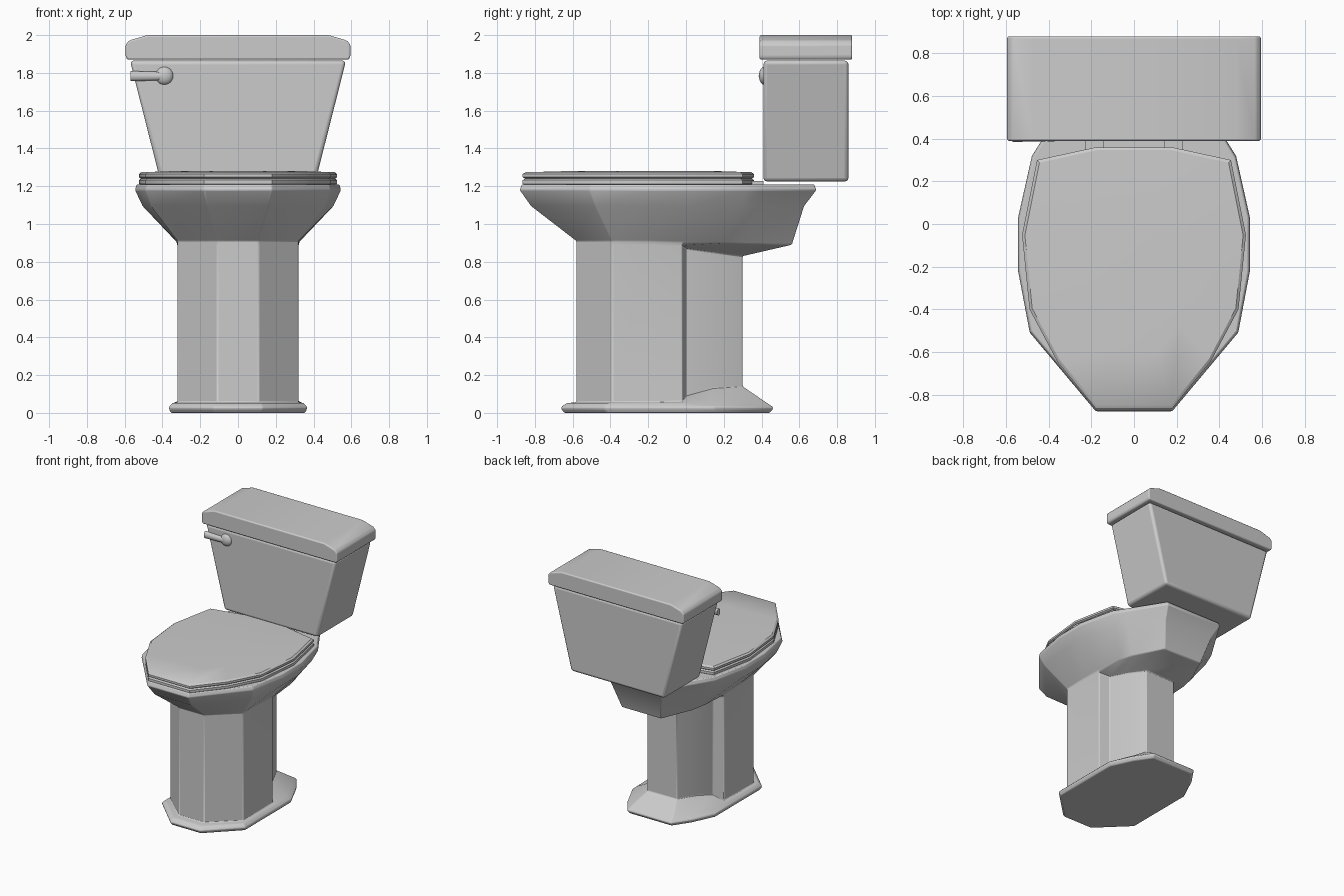
import bpy, bmesh, math
from mathutils import Matrix

if "Cube" in bpy.data.objects:
    bpy.data.objects.remove(bpy.data.objects["Cube"])


def finish(name, bm, bevel=0.0, segments=2):
    bmesh.ops.recalc_face_normals(bm, faces=bm.faces)
    me = bpy.data.meshes.new(name)
    bm.to_mesh(me)
    bm.free()
    ob = bpy.data.objects.new(name, me)
    bpy.context.collection.objects.link(ob)
    if bevel:
        m = ob.modifiers.new("Bevel", 'BEVEL')
        m.width, m.segments = bevel, segments
        m.limit_method, m.angle_limit = 'ANGLE', math.radians(25)
    bpy.ops.object.select_all(action='DESELECT')
    bpy.context.view_layer.objects.active = ob
    ob.select_set(True)
    bpy.ops.object.shade_smooth_by_angle(angle=math.radians(32))
    return ob


def loft(name, rings, bevel=0.0, segments=2):
    """Bridge closed loops of 3D points, capping both ends."""
    bm = bmesh.new()
    loops = [[bm.verts.new(p) for p in r] for r in rings]
    n = len(loops[0])
    for a, b in zip(loops, loops[1:]):
        for i in range(n):
            j = (i + 1) % n
            bm.faces.new((a[i], a[j], b[j], b[i]))
    bm.faces.new(loops[0])
    bm.faces.new(loops[-1])
    return finish(name, bm, bevel, segments)


def ring(half, z):
    """Mirror a half outline across x = 0; z is one height or one per point."""
    zs = z if isinstance(z, (list, tuple)) else [z] * len(half)
    right = [(x, y, h) for (x, y), h in zip(half, zs)]
    return right + [(-x, y, h) for x, y, h in reversed(right)]


def scaled(half, s, cy):
    return [(x * s, cy + (y - cy) * s) for x, y in half]


# Bowl and pedestal: one loft from the floor to the rim
foot = [(.13, -.66), (.365, -.43), (.365, -.2), (.365, -.02), (.365, .15), (.28, .33), (.19, .46)]
foot_top = [(.125, -.63), (.345, -.42), (.345, -.2), (.345, -.02), (.335, .13), (.26, .29), (.175, .41)]
column = [(.11, -.58), (.32, -.39), (.32, -.2), (.32, -.02), (.235, 0), (.2, .14), (.13, .30)]
under = [(.11, -.58), (.32, -.39), (.325, -.2), (.325, -.02), (.31, .2), (.28, .32), (.17, .56)]
belly = [(.16, -.82), (.46, -.48), (.505, -.22), (.505, .03), (.44, .30), (.39, .38), (.22, .625)]
rim = [(.18, -.88), (.49, -.51), (.545, -.22), (.545, .03), (.48, .32), (.43, .40), (.25, .69)]
loft("bowl_and_pedestal", [
    ring(scaled(foot, .97, -.1), 0),
    ring(foot, .02),
    ring(foot, .032),
    ring(foot_top, [.052, .052, .052, .052, .055, .06, .065]),
    ring(column, [.056, .056, .056, .06, .09, .13, .14]),
    ring(column, [.89, .89, .89, .88, .87, .85, .83]),
    ring(under, [.91, .91, .91, .905, .90, .895, .89]),
    ring(belly, 1.095),
    ring(rim, 1.18),
    ring(scaled(rim, .985, -.1), 1.21),
], .008)

# Seat and closed lid
cover = [(.18, -.865), (.36, -.645), (.49, -.40), (.525, -.05), (.455, .30), (.18, .36)]
loft("seat", [ring(scaled(cover, .98, -.2), 1.205), ring(cover, 1.213),
              ring(cover, 1.232), ring(scaled(cover, .98, -.2), 1.24)])
loft("lid", [ring(scaled(cover, .975, -.2), 1.238), ring(cover, 1.248),
             ring(cover, 1.264), ring(scaled(cover, .975, -.2), 1.274),
             ring(scaled(cover, .6, -.2), 1.281)])

# Seat hinges
for side, label in ((-1, "left"), (1, "right")):
    bm = bmesh.new()
    bmesh.ops.create_cube(bm, size=1, matrix=Matrix.Translation((side * .185, .37, 1.217))
                          @ Matrix.Diagonal((.085, .08, .02, 1)))
    finish(label + "_hinge", bm)

# Tank: tapered sideways only
loft("tank", [ring([(w, .41), (w, .86)], z) for w, z in ((.41, 1.225), (.572, 1.865))], .02, 3)

# Tank lid: profile run from front to back
profile = [(.585, 1.87), (.595, 1.885), (.595, 1.95), (.575, 1.972), (.48, 2.0)]
outline = profile + [(-x, z) for x, z in reversed(profile)]
loft("tank_lid", [[(x, y, z) for x, z in outline] for y in (.39, .88)], .015, 3)

# Flush handle: pivot knob and lever arm
bm = bmesh.new()
bmesh.ops.create_uvsphere(bm, u_segments=20, v_segments=12, radius=.048,
                          matrix=Matrix.Translation((-.39, .415, 1.785))
                          @ Matrix.Diagonal((1, .6, 1, 1)))
bmesh.ops.create_cone(bm, cap_ends=True, segments=16, radius1=.027, radius2=.022, depth=.17,
                      matrix=Matrix.Translation((-.485, .405, 1.783))
                      @ Matrix.Rotation(math.pi / 2, 4, 'Y') @ Matrix.Diagonal((1, .75, 1, 1)))
finish("flush_handle", bm)
